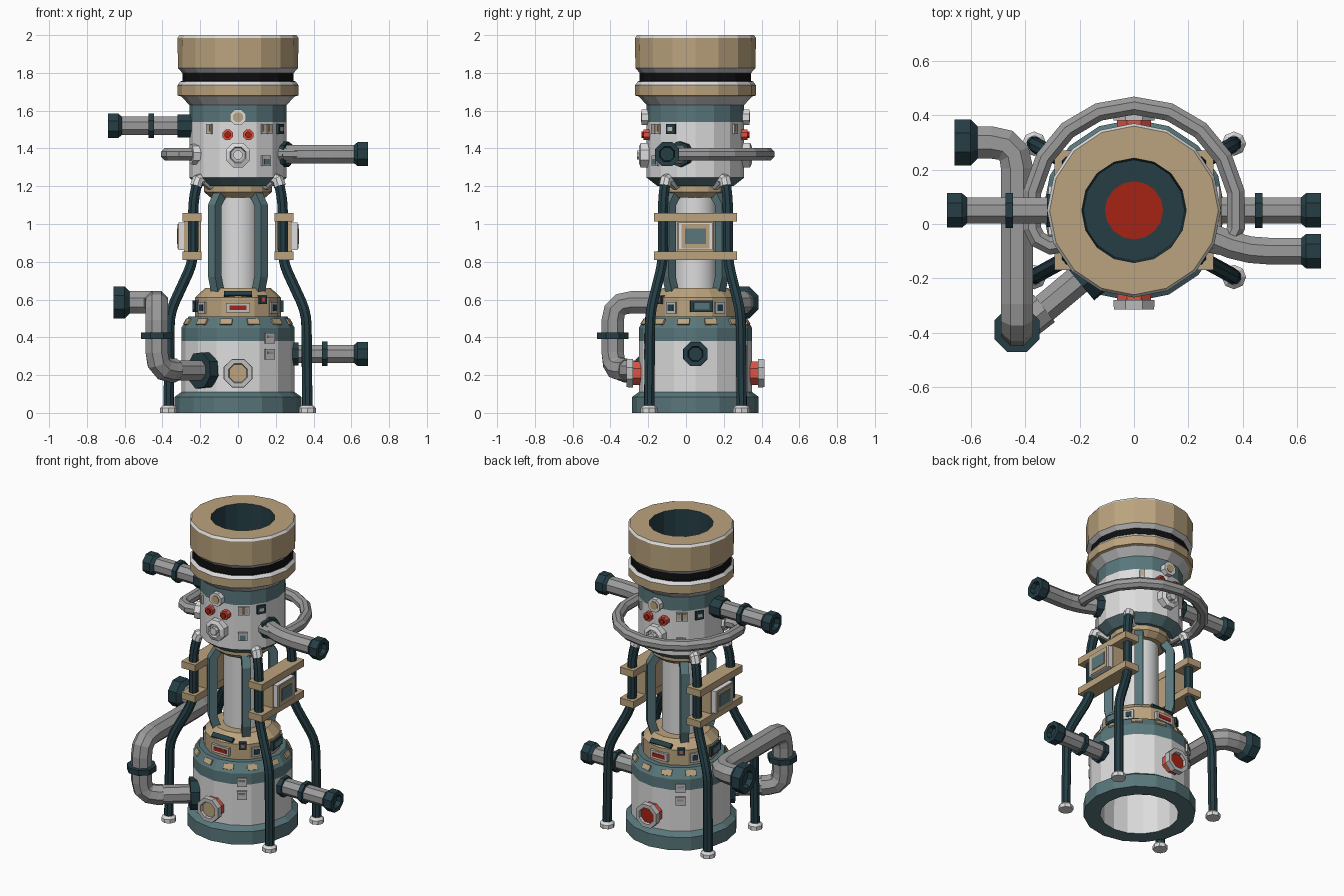
import bpy, bmesh, math
from mathutils import Vector, Matrix

if "Cube" in bpy.data.objects:
    bpy.data.objects.remove(bpy.data.objects["Cube"])

COLS = {"white": (.72, .72, .72), "light_grey": (.52, .52, .52), "pipe_grey": (.33, .33, .33),
        "teal": (.10, .185, .20), "dark_teal": (.018, .048, .06), "tan": (.50, .37, .21),
        "red": (.38, .016, .007), "coral": (.70, .09, .06), "black": (.005, .005, .006)}
MATS = {}
for k, c in COLS.items():
    MATS[k] = bpy.data.materials.new(k)
    MATS[k].diffuse_color = (*c, 1)
CY = .05                      # the column sits slightly behind the origin


def finish(name, bm, mats):
    bmesh.ops.recalc_face_normals(bm, faces=bm.faces)
    me = bpy.data.meshes.new(name)
    bm.to_mesh(me)
    bm.free()
    for m in mats:
        me.materials.append(MATS[m])
    ob = bpy.data.objects.new(name, me)
    bpy.context.collection.objects.link(ob)
    return ob


def lathe(name, prof, n=16, at=(0, CY, 0), axis=(0, 0, 1), phase=0):
    """prof: (radius, height, material of the band up to the next point)"""
    bm = bmesh.new()
    mats = list(dict.fromkeys(p[2] for p in prof[:-1]))
    mat = Matrix.Translation(at) @ Vector((0, 0, 1)).rotation_difference(Vector(axis)).to_matrix().to_4x4()
    rings = []
    for p in prof:
        angs = [phase + math.tau * i / n for i in range(n)]
        if p[0] == 0:
            rings.append([bm.verts.new(mat @ Vector((0, 0, p[1])))] * n)
        else:
            rings.append([bm.verts.new(mat @ Vector((p[0] * math.cos(a), p[0] * math.sin(a), p[1]))) for a in angs])
    for a, b, p in zip(rings, rings[1:], prof):
        for i in range(n):
            j = (i + 1) % n
            vs = list(dict.fromkeys((a[i], a[j], b[j], b[i])))
            bm.faces.new(vs).material_index = mats.index(p[2])
    return finish(name, bm, mats)


def disc(name, at, axis, r, h, mat, n=8):
    return lathe(name, [(0, 0, mat), (r, 0, mat), (r, h, mat), (0, h, mat)], n, at, axis, math.pi / n)


def rounded(path, d, steps=3):
    P = [Vector(p) for p in path]
    out = [P[0]]
    for a, b, c in zip(P, P[1:], P[2:]):
        s, e = b + (a - b).normalized() * d, b + (c - b).normalized() * d
        for k in range(steps + 1):
            t = k / steps
            out.append(s * (1 - t) ** 2 + b * 2 * t * (1 - t) + e * t * t)
    return out + [P[-1]]


def tube(name, path, r, mat, n=8):
    P = [Vector(p) for p in path]
    bm = bmesh.new()
    rings = []
    u = None
    for i, p in enumerate(P):
        t = (P[min(i + 1, len(P) - 1)] - P[max(i - 1, 0)]).normalized()
        ref = u if u else (Vector((0, 0, 1)) if abs(t.z) < .9 else Vector((1, 0, 0)))
        u = (ref - t * ref.dot(t)).normalized()
        v = t.cross(u)
        rings.append([bm.verts.new(p + r * (u * math.cos(a) + v * math.sin(a)))
                      for a in (math.tau * (k + .5) / n for k in range(n))])
    for a, b in zip(rings, rings[1:]):
        for k in range(n):
            bm.faces.new((a[k], a[(k + 1) % n], b[(k + 1) % n], b[k]))
    bm.faces.new(rings[0])
    bm.faces.new(rings[-1])
    return finish(name, bm, [mat])


def box(name, at, size, mat, rot=0, tilt=0):
    bm = bmesh.new()
    m = (Matrix.Translation(at) @ Matrix.Rotation(rot, 4, 'Z') @ Matrix.Rotation(tilt, 4, 'X')
         @ Matrix.Diagonal((*size, 1)))
    bmesh.ops.create_cube(bm, size=1, matrix=m)
    return finish(name, bm, [mat])


def plate(name, deg, z, r, w, h, d, mat, tilt=0):
    """box on the column surface; 0 degrees is the front, 90 is +x"""
    a = math.radians(deg)
    return box(name, (r * math.sin(a), CY - r * math.cos(a), z), (w, d, h), mat, a, math.radians(tilt))


def flange(name, at, axis, r, length):
    lathe(name, [(r * .7, 0, "dark_teal"), (r, length * .3, "dark_teal"), (r, length, "dark_teal"),
                 (r * .62, length, "dark_teal"), (r * .55, length * .6, "dark_teal"), (0, length * .6, "")],
          8, at, axis, math.pi / 8)


# Column: base, waist and head
lathe("base_body", [(0, .47, "dark_teal"), (.23, .45, "white"), (.235, .0, "teal"), (.335, 0, "teal"),
                    (.335, .085, "teal"), (.30, .11, "white"), (.30, .38, "teal"), (.30, .45, "teal"),
                    (.262, .51, "teal"), (.22, .51, "")])
lathe("waist_ring", [(.228, .505, "tan"), (.228, .61, "tan"), (.175, .66, "tan"), (.09, .66, "")])
lathe("inner_column", [(.115, .64, "white"), (.115, 1.17, "")], 24)
bpy.context.view_layer.objects.active = bpy.data.objects["inner_column"]
bpy.data.objects["inner_column"].select_set(True)
bpy.ops.object.shade_smooth_by_angle()
lathe("neck_ring", [(.09, 1.14, "tan"), (.145, 1.14, "tan"), (.18, 1.17, "tan"), (.18, 1.205, "tan"), (.1, 1.205, "")])
lathe("head_body", [(.1, 1.2, "teal"), (.2, 1.2, "teal"), (.258, 1.245, "white"), (.258, 1.54, "teal"),
                    (.258, 1.63, "light_grey"), (.30, 1.675, "tan"), (.32, 1.68, "tan"), (.32, 1.735, "white"),
                    (.305, 1.755, "black"), (.295, 1.757, "black"), (.295, 1.80, "light_grey"),
                    (.318, 1.825, "tan"), (.32, 1.985, "white"), (.31, 2.0, "tan"), (.192, 2.0, "dark_teal"),
                    (.185, 1.62, "dark_teal"), (.107, 1.62, "red"), (0, 1.62, "")])
for i in range(8):
    a = math.tau * i / 8
    disc("core_rod", (.06 * math.cos(a), CY + .06 * math.sin(a), .2), (0, 0, 1), .024, .27, "red", 6)

# Struts, legs and feet, mirrored to four corners
for sx in (-1, 1):
    for sy in (-1, 1):
        def c(pts):
            return [(sx * x, CY + sy * y, z) for x, y, z in pts]
        tube("waist_strut", c([(.085, .10, 1.18), (.122, .14, 1.1), (.122, .14, .72), (.105, .12, .63)]), .036, "teal", 4)
        leg = c([(.215, .16, 1.22), (.237, .172, 1.13), (.237, .172, .80), (.362, .24, .53), (.367, .245, .02)])
        tube("leg", rounded(leg, .07), .029, "dark_teal")
        tube("leg_elbow", c([(.14, .10, 1.21), (.185, .135, 1.243), (.213, .158, 1.232), (.222, .163, 1.2)]), .033, "white")
        x, y, _ = c([(.367, .245, 0)])[0]
        lathe("foot", [(0, 0, "white"), (.045, 0, "white"), (.045, .025, "white"), (.03, .04, "white"), (0, .04, "")], 8, (x, y, 0))
    # Side clamps with control panel
    for z in (.833, 1.036):
        box("leg_clamp", (sx * .243, CY, z), (.10, .44, .045), "tan")
    box("panel_back", (sx * .24, CY, .935), (.09, .19, .17), "tan")
    box("panel_case", (sx * .29, CY, .935), (.05, .18, .145), "white")
    box("panel_frame", (sx * .315, CY, .935), (.008, .15, .13), "tan")
    box("panel_screen", (sx * .319, CY, .935), (.006, .11, .08), "teal")

# Straight pipes: upper left and lower right
for s, z in ((-1, 1.52), (1, .312)):
    ax = (s, 0, 0)
    disc("pipe_socket", (s * .23, CY, z), ax, .066, .09, "dark_teal")
    disc("straight_pipe", (s * .24, CY, z), ax, .052, .39, "pipe_grey")
    disc("pipe_ring", (s * .445, CY, z), ax, .07, .028, "dark_teal")
    flange("pipe_end", (s * .61, CY, z), ax, .069, .077)

# Curved upper right pipe
tube("curved_pipe", rounded([(.17, .01, 1.37), (.39, -.10, 1.37), (.64, -.10, 1.37)], .11), .053, "pipe_grey")
disc("curved_pipe_socket", (.2, -.005, 1.37), (.89, -.45, 0), .068, .075, "dark_teal")
flange("curved_pipe_end", (.61, -.10, 1.37), (1, 0, 0), .069, .077)

# Loop pipe around the back of the head
arc = [(.38 * math.cos(math.radians(a)), CY + .385 * math.sin(math.radians(a)), 1.37) for a in range(-10, 191, 20)]
tube("loop_pipe", [(.22, -.06, 1.37), (.31, -.08, 1.37), (.355, -.055, 1.37)] + arc
     + [(-.355, -.055, 1.37), (-.31, -.08, 1.37), (-.2, -.06, 1.37)], .036, "pipe_grey")
disc("loop_pipe_collar", (-.2, -.06, 1.37), (-1, -.25, 0), .055, .05, "white")

# Large elbow pipe at lower left
big = [(-.62, .30, .585), (-.43, .30, .585), (-.43, -.388, .585), (-.43, -.388, .225), (-.33, -.31, .225)]
tube("elbow_pipe", rounded(big, .095), .064, "pipe_grey")
tube("elbow_feed", [(-.36, -.335, .225), (-.15, -.16, .225)], .058, "pipe_grey")
flange("elbow_pipe_end", (-.575, .30, .585), (-1, 0, 0), .092, .085)
disc("elbow_ring", (-.43, -.388, .39), (0, 0, 1), .09, .035, "dark_teal")
disc("elbow_socket", (-.165, -.172, .225), (-.77, -.64, 0), .1, .055, "dark_teal")

# Front and back fittings
for s in (0, 180):
    f = -1 if s == 0 else 1
    ax = (0, f, 0)
    core = "tan" if s == 0 else "red"
    disc("port_base", (0, CY + f * .26, .21), ax, .068, .075, "coral", 8)
    lathe("port_nut", [(.06, 0, "light_grey"), (.082, 0, "light_grey"), (.08, .035, "light_grey"),
                       (.055, .035, "light_grey"), (.05, .02, core), (0, .02, "")], 8,
          (0, CY + f * .33, .21), ax, math.pi / 8)
    lathe("head_nut", [(.07, 0, "white"), (.07, .05, "white"), (.045, .06, "white"), (.04, .045, "light_grey"),
                       (0, .045, "")], 8, (0, CY + f * .24, 1.365), ax, math.pi / 8)
    disc("head_nut_core", (0, CY + f * .27, 1.365), ax, .025, .04, "white")
    disc("head_bolt", (0, CY + f * .245, 1.565), ax, .045, .04, "white")
    disc("head_bolt_core", (0, CY + f * .28, 1.565), ax, .028, .009, "tan")
    for x in (-.055, .055):
        disc("red_knob", (x, CY + f * .24, 1.472), ax, .03, .035, "coral")
        disc("red_knob_tip", (x, CY + f * .27, 1.472), ax, .018, .015, "red")
    # Head switches
    for d in (-36, 32, 40):
        plate("switch", s + d, 1.503, .256, .032, .055, .02, "light_grey")
        plate("switch_face", s + d, 1.506, .266, .018, .035, .006, "tan")
    plate("gauge", s + 60, 1.503, .256, .055, .055, .02, "dark_teal")
    plate("gauge_face", s + 60, 1.503, .266, .03, .02, .006, "light_grey")
    plate("gauge", s + 35, 1.335, .256, .055, .055, .02, "light_grey")
    plate("gauge_face", s + 35, 1.33, .266, .035, .03, .006, "teal")
    # Waist indicators
    plate("indicator", s, .557, .226, .125, .052, .02, "light_grey")
    plate("indicator_light", s, .557, .236, .09, .024, .006, "red")
    plate("waist_slot", s, .628, .206, .15, .03, .02, "dark_teal", -45)
    plate("small_lamp", s + 35, .60, .224, .045, .045, .02, "dark_teal")
    plate("small_lamp_face", s + 35, .60, .234, .02, .02, .006, "coral")
    for d in (-56, 56):
        plate("waist_box", s + d, .557, .224, .06, .06, .02, "light_grey")
        plate("waist_box_face", s + d, .557, .234, .035, .035, .006, "dark_teal")
    plate("side_screen", s + 98, .565, .225, .12, .06, .02, "dark_teal")
    plate("side_screen_face", s + 98, .565, .235, .085, .035, .006, "teal")
    # Body vents
    for z in (.395, .31):
        plate("vent", s + 34, z, .297, .06, .055, .02, "light_grey")
        plate("vent_slot", s + 34, z + .008, .307, .038, .012, .006, "pipe_grey")

# Tan chips around the shoulder
for i in range(12):
    plate("shoulder_chip", 17 + 30 * i, .482, .278, .065, .034, .012, "tan", -32)

for m in bpy.data.materials:
    if m.users and not m.is_grease_pencil:
        m.use_nodes = True
        m.node_tree.nodes["Principled BSDF"].inputs["Base Color"].default_value = m.diffuse_color
